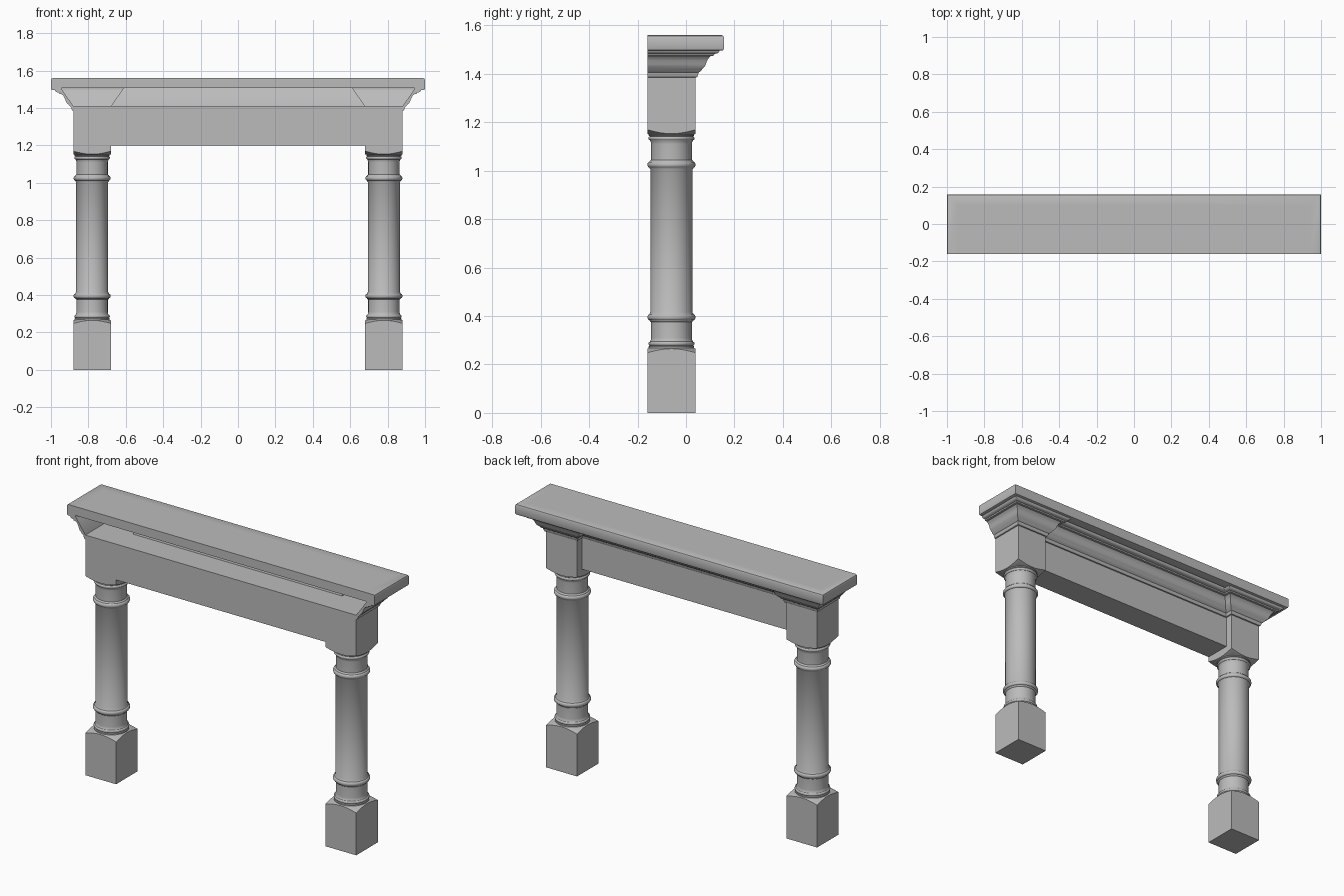
import bpy, bmesh, math
from mathutils import Vector

cube = bpy.data.objects.get("Cube")
if cube:
    bpy.data.objects.remove(cube, do_unlink=True)

stone = bpy.data.materials.new("grey_stone")
stone.use_nodes = True
GREY = (0.5, 0.5, 0.5, 1)
stone.diffuse_color = GREY
stone.node_tree.nodes["Principled BSDF"].inputs["Base Color"].default_value = GREY

FRONT, POST_BACK, FRIEZE_BACK = -0.16, 0.04, -0.005
POST_IN, POST_OUT = 0.68, 0.88
POST_Y = (FRONT + POST_BACK) / 2
SIDES = 48


def finish(bm, name, smooth=False):
    bmesh.ops.recalc_face_normals(bm, faces=bm.faces)
    mesh = bpy.data.meshes.new(name)
    bm.to_mesh(mesh)
    bm.free()
    mesh.materials.append(stone)
    obj = bpy.data.objects.new(name, mesh)
    bpy.context.collection.objects.link(obj)
    if smooth:
        bpy.ops.object.select_all(action="DESELECT")
        obj.select_set(True)
        bpy.context.view_layer.objects.active = obj
        bpy.ops.object.shade_smooth_by_angle(angle=math.radians(35))
    return obj


def box(name, lo, hi):
    bm = bmesh.new()
    bmesh.ops.create_cube(bm, size=1)
    for v in bm.verts:
        v.co = Vector([a + (b - a) * (c + 0.5) for a, b, c in zip(lo, hi, v.co)])
    return finish(bm, name)


def loft(bm, rings):
    """Join closed rings of points in order and cap both ends."""
    rings = [[bm.verts.new(p) for p in ring] for ring in rings]
    n = len(rings[0])
    for a, b in zip(rings, rings[1:]):
        for i in range(n):
            j = (i + 1) % n
            bm.faces.new((a[i], a[j], b[j], b[i]))
    bm.faces.new(rings[0])
    bm.faces.new(rings[-1])


def sweep(name, path, profile):
    """Mitred sweep of an (outward offset, height) profile along a right-angled path."""
    pts = [Vector(p) for p in path]
    normals = []
    for a, b in zip(pts, pts[1:]):
        d = (b - a).normalized()
        normals.append(Vector((d.y, -d.x)))
    rings = []
    for i, p in enumerate(pts):
        if 0 < i < len(pts) - 1:
            n = normals[i - 1] + normals[i]
        else:
            n = normals[0] if i == 0 else normals[-1]
        rings.append([(p.x + n.x * o, p.y + n.y * o, z) for o, z in profile])
    bm = bmesh.new()
    loft(bm, rings)
    return finish(bm, name, True)


def ring(cx, radius, z):
    """Ring around a post axis; radius and z are functions of the angle."""
    pts = []
    for i in range(SIDES):
        t = 2 * math.pi * i / SIDES
        r = radius(t)
        pts.append((cx + r * math.cos(t), POST_Y + r * math.sin(t), z(r)))
    return pts


def square(t):
    return 0.1 / max(abs(math.cos(t)), abs(math.sin(t)))


def block(name, cx, z_flat, z_mid, z_neck, slope):
    """Square block whose end is turned to a cone, leaving arched edges."""
    bm = bmesh.new()
    loft(bm, [ring(cx, square, lambda r: z_flat),
              ring(cx, square, lambda r: z_mid + slope * (r - 0.1)),
              ring(cx, lambda t: 0.085, lambda r: z_neck)])
    return finish(bm, name, True)


def bead(z, r, bulge, half):
    """Profile of a rounded band."""
    return [(r + bulge * math.sin(math.pi * k / 6), z - half * math.cos(math.pi * k / 6))
            for k in range(7)]


# Turned column profile, lower half mirrored to the upper half
MID = 0.71
lower = [(0.085, 0.262), (0.094, 0.268), (0.094, 0.275), (0.09, 0.277)]
lower += bead(0.286, 0.089, 0.006, 0.008)
lower += [(0.085, 0.302), (0.084, 0.31), (0.084, 0.375), (0.09, 0.38)]
lower += bead(0.395, 0.091, 0.008, 0.012)
lower += [(0.09, 0.41), (0.086, 0.416)]
column = lower + [(r, 2 * MID - z) for r, z in reversed(lower)]

# Posts
for side, s in (("left", 1), ("right", -1)):
    cx = s * (POST_IN + POST_OUT) / 2
    block(side + "_base_block", cx, 0, 0.265, 0.272, -0.4)
    block(side + "_top_block", cx, 1.41, 1.153, 1.146, 0.4)
    bm = bmesh.new()
    loft(bm, [ring(cx, lambda t, r=r: r, lambda q, z=z: z) for r, z in column])
    finish(bm, side + "_column", True)

# Frieze board between the posts
box("frieze_board", (-POST_IN, FRONT, 1.2), (POST_IN, FRIEZE_BACK, 1.41))

# Crown moulding, breaking out around each post
half_path = [(POST_OUT, FRONT), (POST_OUT, POST_BACK), (POST_IN, POST_BACK), (POST_IN, FRIEZE_BACK)]
crown_path = half_path + [(-x, y) for x, y in reversed(half_path)]
crown = [(0, 1.41), (0, 1.385), (0.006, 1.387), (0.01, 1.396), (0.012, 1.405),
         (0.022, 1.412), (0.027, 1.42), (0.036, 1.428), (0.042, 1.44), (0.047, 1.454),
         (0.054, 1.466), (0.063, 1.474), (0.075, 1.475), (0.077, 1.482), (0.088, 1.484),
         (0.096, 1.489), (0.1, 1.498), (0.1, 1.51), (0.07, 1.51)]
sweep("crown_moulding", crown_path, crown)

# Shelf slab with a deeper nosing on the ends and back
EDGE_X, EDGE_Y = 0.945, 0.102
box("shelf_slab", (-EDGE_X, FRONT, 1.508), (EDGE_X, EDGE_Y, 1.56))
sweep("shelf_nosing",
      [(EDGE_X, FRONT), (EDGE_X, EDGE_Y), (-EDGE_X, EDGE_Y), (-EDGE_X, FRONT)],
      [(0, 1.56), (0.046, 1.56), (0.052, 1.557), (0.055, 1.55), (0.055, 1.505),
       (0.052, 1.498), (0.047, 1.496), (0, 1.496)])
